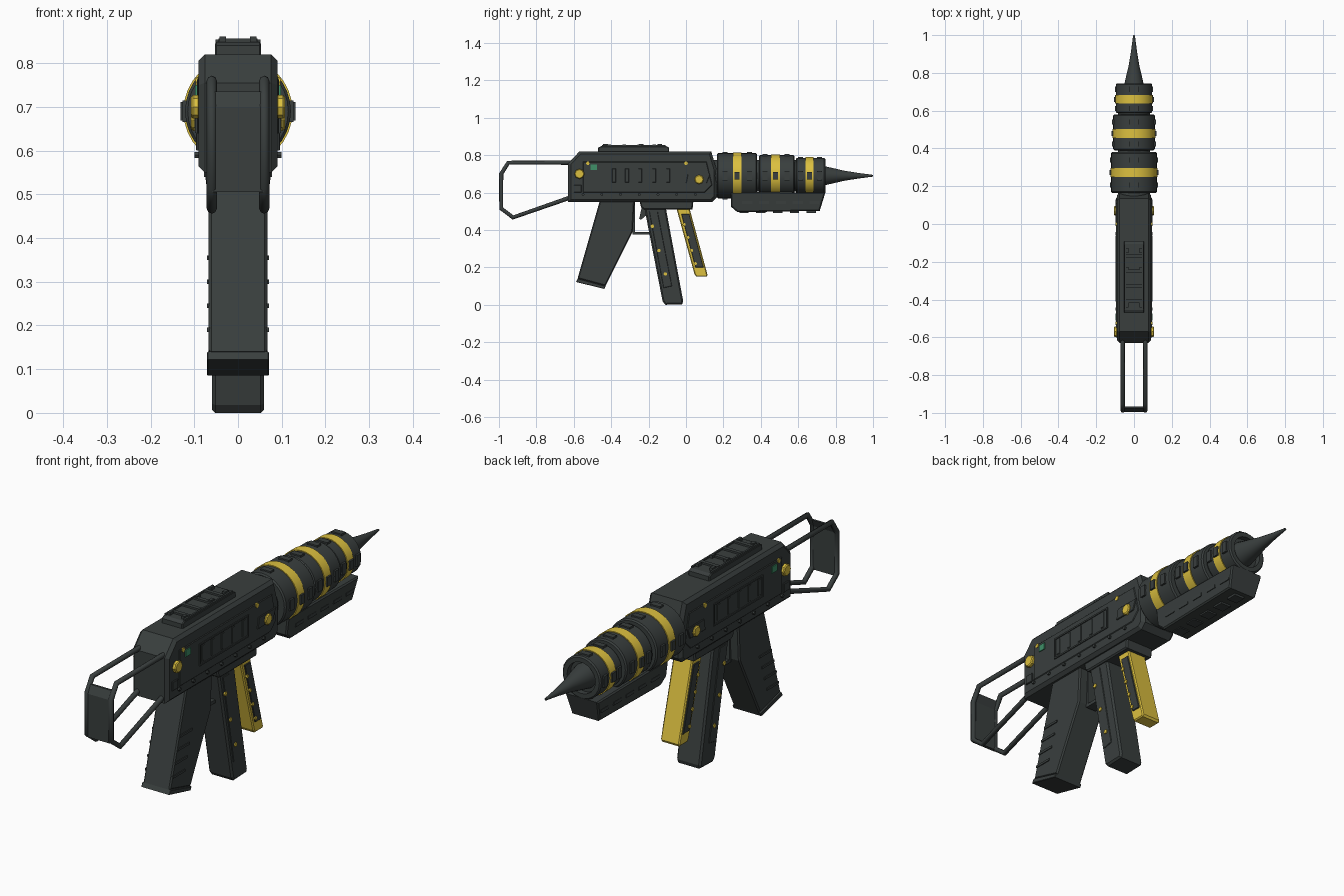
import bpy, bmesh, math
from mathutils import Matrix, Vector

if "Cube" in bpy.data.objects:
    bpy.data.objects.remove(bpy.data.objects["Cube"])


def material(name, rgb):
    m = bpy.data.materials.new(name)
    m.diffuse_color = (*rgb, 1)
    m.use_nodes = True
    m.node_tree.nodes["Principled BSDF"].inputs["Base Color"].default_value = m.diffuse_color
    return m


DARK = material("gunmetal", (0.041, 0.049, 0.048))
YELLOW = material("yellow_paint", (0.72, 0.53, 0.05))
GREEN = material("green_indicator", (0.05, 0.28, 0.14))
AXIS_Z = 0.69


def finish(bm, name, mat, smooth=False):
    bmesh.ops.recalc_face_normals(bm, faces=bm.faces)
    me = bpy.data.meshes.new(name)
    bm.to_mesh(me)
    bm.free()
    me.materials.append(mat)
    ob = bpy.data.objects.new(name, me)
    bpy.context.collection.objects.link(ob)
    if smooth:
        bpy.ops.object.select_all(action='DESELECT')
        ob.select_set(True)
        bpy.context.view_layer.objects.active = ob
        bpy.ops.object.shade_smooth_by_angle(angle=math.radians(35))
    return ob


def add_prism(bm, pts, x0, x1, bevel=0.0):
    """Extrude a (y, z) outline from x0 to x1 and chamfer its edges."""
    a = [bm.verts.new((x0, y, z)) for y, z in pts]
    b = [bm.verts.new((x1, y, z)) for y, z in pts]
    faces = [bm.faces.new(a), bm.faces.new(b[::-1])]
    n = len(pts)
    for i in range(n):
        faces.append(bm.faces.new((a[i], b[i], b[(i + 1) % n], a[(i + 1) % n])))
    if bevel:
        edges = list({e for f in faces[:2] for e in f.edges})
        bmesh.ops.recalc_face_normals(bm, faces=faces)
        bmesh.ops.bevel(bm, geom=edges, offset=bevel, segments=1, affect='EDGES')


def prism(name, pts, half, mat, bevel=0.0):
    bm = bmesh.new()
    add_prism(bm, pts, -half, half, bevel)
    return finish(bm, name, mat)


def side_plates(name, outlines, x0, x1, mat, bevel=0.0):
    """Thin plates of (y, z) outlines on both sides."""
    bm = bmesh.new()
    for pts in outlines:
        for s in (-1, 1):
            add_prism(bm, pts, s * x0, s * x1, bevel)
    return finish(bm, name, mat)


def rect(y0, y1, z0, z1):
    return [(y0, z0), (y1, z0), (y1, z1), (y0, z1)]


def disc(y, z, r, n=6):
    return [(y + r * math.cos(2 * math.pi * i / n), z + r * math.sin(2 * math.pi * i / n)) for i in range(n)]


def frame(y0, y1, z0, z1, t):
    return [rect(y0, y1, z0, z0 + t), rect(y0, y1, z1 - t, z1),
            rect(y0, y0 + t, z0, z1), rect(y1 - t, y1, z0, z1)]


def boxes(name, items, mat):
    """Boxes given as (centre, size, angle about the barrel axis)."""
    bm = bmesh.new()
    for c, s, ang in items:
        m = (Matrix.Translation((0, 0, AXIS_Z)) @ Matrix.Rotation(ang, 4, 'Y')
             @ Matrix.Translation(Vector(c) - Vector((0, 0, AXIS_Z))) @ Matrix.Diagonal((*s, 1)))
        bmesh.ops.create_cube(bm, size=1, matrix=m)
    return finish(bm, name, mat)


def lathe(name, profile, mat, n=32):
    """Revolve a closed (y, radius) profile about the barrel axis."""
    bm = bmesh.new()
    rings = []
    for i in range(n):
        a = 2 * math.pi * i / n
        rings.append([bm.verts.new((r * math.sin(a), y, AXIS_Z + r * math.cos(a))) for y, r in profile])
    k = len(profile)
    for i in range(n):
        p, q = rings[i], rings[(i + 1) % n]
        for j in range(k):
            bm.faces.new((p[j], p[(j + 1) % k], q[(j + 1) % k], q[j]))
    return finish(bm, name, mat, True)


# Receiver body
prism("receiver", [(-0.63, 0.55), (0.14, 0.55), (0.165, 0.575), (0.165, 0.72), (0.135, 0.82),
                   (-0.57, 0.82), (-0.63, 0.755)], 0.09, DARK, 0.014)
prism("receiver_underplate", [(-0.25, 0.56), (-0.24, 0.52), (-0.225, 0.51), (0.035, 0.51), (0.04, 0.56)],
      0.07, DARK, 0.006)

# Receiver side panels, slots, bolts and indicator
side_plates("side_panel", [[(-0.55, 0.60), (0.10, 0.60), (0.14, 0.64), (0.11, 0.765), (-0.55, 0.765)]],
            0.088, 0.094, DARK, 0.003)
side_plates("side_panel_frame", frame(-0.41, -0.06, 0.64, 0.74, 0.007), 0.09, 0.098, DARK)
side_plates("side_slots", [rect(y, y + 0.02, 0.655, 0.728) for y in (-0.395, -0.325, -0.255, -0.18, -0.105)],
            0.09, 0.097, DARK, 0.002)
side_plates("side_latch", [[(0.0, 0.65), (0.11, 0.65), (0.13, 0.70), (0.01, 0.70)]], 0.09, 0.099, DARK, 0.002)
side_plates("lower_screws", [disc(-0.55 + 0.1 * i, 0.59, 0.008) for i in range(7)], 0.088, 0.099, DARK)
side_plates("rear_box", [rect(-0.60, -0.56, 0.60, 0.64)], 0.088, 0.096, DARK, 0.002)
side_plates("yellow_bolts", [disc(-0.57, 0.70, 0.027, 8), disc(0.07, 0.67, 0.025, 8)], 0.088, 0.107, YELLOW, 0.004)
side_plates("yellow_marks", [disc(-0.525, 0.757, 0.010), disc(0.0, 0.757, 0.011)], 0.09, 0.097, YELLOW)
side_plates("green_light", [rect(-0.51, -0.475, 0.72, 0.75)], 0.09, 0.098, GREEN)

# Top rail with cross ribs and knobs
prism("top_rail", [(-0.47, 0.815), (-0.09, 0.815), (-0.09, 0.84), (-0.105, 0.848), (-0.455, 0.848), (-0.47, 0.84)],
      0.053, DARK, 0.004)
boxes("rail_ribs", [((0, y, 0.851), (0.09, 0.018, 0.01), 0) for y in (-0.41, -0.33, -0.25, -0.17)]
      + [((x, -0.28, 0.849), (0.008, 0.34, 0.01), 0) for x in (-0.047, 0.047)], DARK)
boxes("rail_knobs", [((x, y, 0.853), (0.014, 0.025, 0.016), 0)
                     for x in (-0.035, 0.035) for y in (-0.43, -0.24, -0.14)], DARK)

# Barrel sections with yellow bands, vents and clamps
lathe("barrel_core", [(0.14, 0.001), (0.14, 0.085), (0.72, 0.085), (0.72, 0.001)], DARK)
vents, clamps = [], []
for i, (y0, y1, r, b0, b1) in enumerate(((0.165, 0.38, 0.121, 0.25, 0.297), (0.39, 0.58, 0.110, 0.455, 0.502),
                                         (0.587, 0.745, 0.096, 0.638, 0.682))):
    lathe(f"barrel_section_{i + 1}", [(y0, 0.07), (y0, r - 0.006), (y0 + 0.006, r), (y1 - 0.006, r),
                                      (y1, r - 0.006), (y1, 0.07)], DARK)
    lathe(f"yellow_band_{i + 1}", [(b0, r - 0.005), (b0, r + 0.004), (b1, r + 0.004), (b1, r - 0.005)], YELLOW)
    for k in range(4):
        a = k * math.pi / 2
        for yc in ((y0 + b0) / 2, (y1 + b1) / 2):
            vents.append(((0, yc, AXIS_Z + r), (0.05, 0.027, 0.011), a))
        if k % 2:
            clamps.append(((0, (b0 + b1) / 2, AXIS_Z + r + 0.003), (0.042, 0.027, 0.014), a))
boxes("barrel_vents", vents, DARK)
boxes("band_clamps", clamps, DARK)

# Muzzle spike
lathe("muzzle_spike", [(0.70, 0.001), (0.70, 0.06), (0.745, 0.050), (0.79, 0.040), (0.84, 0.028),
                       (0.92, 0.015), (0.998, 0.005), (1.0, 0.0005)], DARK, 24)

# Handguard below the barrel, narrowing downward
guard = prism("handguard", [(0.24, 0.605), (0.24, 0.525), (0.275, 0.495), (0.715, 0.502), (0.745, 0.60)],
              0.082, DARK, 0.006)
for v in guard.data.vertices:
    v.co.x *= 1 - 1.5 * max(0, 0.6 - v.co.z)
side_plates("handguard_slots", [rect(y, y + 0.055, 0.54, 0.555) for y in (0.30, 0.39, 0.48, 0.57, 0.66)],
            0.07, 0.078, DARK)
boxes("handguard_keel", [((0, 0.31 + 0.09 * i, 0.497), (0.05, 0.05, 0.01), 0) for i in range(5)], DARK)

# Rear grip with ribs and base cap
prism("rear_grip", [(-0.46, 0.56), (-0.275, 0.56), (-0.285, 0.39), (-0.43, 0.10), (-0.58, 0.14)], 0.067, DARK, 0.006)
prism("rear_grip_cap", [(-0.578, 0.14), (-0.43, 0.10), (-0.437, 0.085), (-0.589, 0.122)], 0.071, DARK, 0.002)
side_plates("rear_grip_ribs", [rect(-0.62 + z * 0.31, -0.535 + z * 0.31, z - 0.005, z + 0.005)
                               for z in (0.19, 0.245, 0.30, 0.355)], 0.06, 0.071, DARK)

# Trigger guard and trigger
prism("trigger_guard", [(-0.285, 0.55), (-0.285, 0.375), (-0.18, 0.375), (-0.18, 0.39), (-0.272, 0.39), (-0.272, 0.55)],
      0.025, DARK)
prism("trigger", [(-0.235, 0.53), (-0.20, 0.53), (-0.21, 0.48), (-0.24, 0.455), (-0.25, 0.46)], 0.015, DARK)

# Centre magazine with side strip and studs
prism("magazine", [(-0.225, 0.53), (-0.11, 0.53), (-0.015, 0.02), (-0.02, 0.003), (-0.11, 0.0), (-0.125, 0.018)],
      0.06, DARK, 0.008)
side_plates("magazine_strip", [[(-0.197, 0.50), (-0.152, 0.50), (-0.075, 0.10), (-0.12, 0.09)]], 0.058, 0.063, DARK, 0.002)
side_plates("magazine_studs", [disc(-0.18, 0.42, 0.010), disc(-0.145, 0.29, 0.010), disc(-0.11, 0.165, 0.010)],
            0.06, 0.067, YELLOW)

# Yellow front grip with dark side plates
prism("front_grip", [(-0.055, 0.53), (0.015, 0.53), (0.115, 0.16), (0.11, 0.15), (0.055, 0.15), (0.045, 0.165)],
      0.047, YELLOW, 0.005)
side_plates("front_grip_plate", [[(-0.025, 0.485), (0.018, 0.485), (0.094, 0.20), (0.05, 0.20)]],
            0.045, 0.052, DARK, 0.002)
side_plates("front_grip_studs", [disc(-0.010 + 0.02 * i, 0.43 - 0.07 * i, 0.009) for i in range(4)],
            0.05, 0.056, YELLOW)

# Skeleton stock: two bent tubes and a butt plate
for name, x in (("stock_tube_left", -0.06), ("stock_tube_right", 0.06)):
    cu = bpy.data.curves.new(name, 'CURVE')
    cu.dimensions = '3D'
    cu.bevel_depth, cu.bevel_resolution, cu.use_fill_caps = 0.0115, 2, True
    path = [(-0.60, 0.76), (-0.95, 0.76), (-0.988, 0.70), (-0.988, 0.515), (-0.925, 0.467), (-0.60, 0.58)]
    sp = cu.splines.new('POLY')
    sp.points.add(len(path) - 1)
    for p, (y, z) in zip(sp.points, path):
        p.co = (x, y, z, 1)
    ob = bpy.data.objects.new(name, cu)
    bpy.context.collection.objects.link(ob)
    cu.materials.append(DARK)
    bpy.ops.object.select_all(action='DESELECT')
    ob.select_set(True)
    bpy.context.view_layer.objects.active = ob
    bpy.ops.object.convert(target='MESH')
prism("butt_plate", [(-0.965, 0.735), (-0.975, 0.735), (-0.994, 0.70), (-0.994, 0.505), (-0.98, 0.505), (-0.98, 0.70)],
      0.06, DARK)
